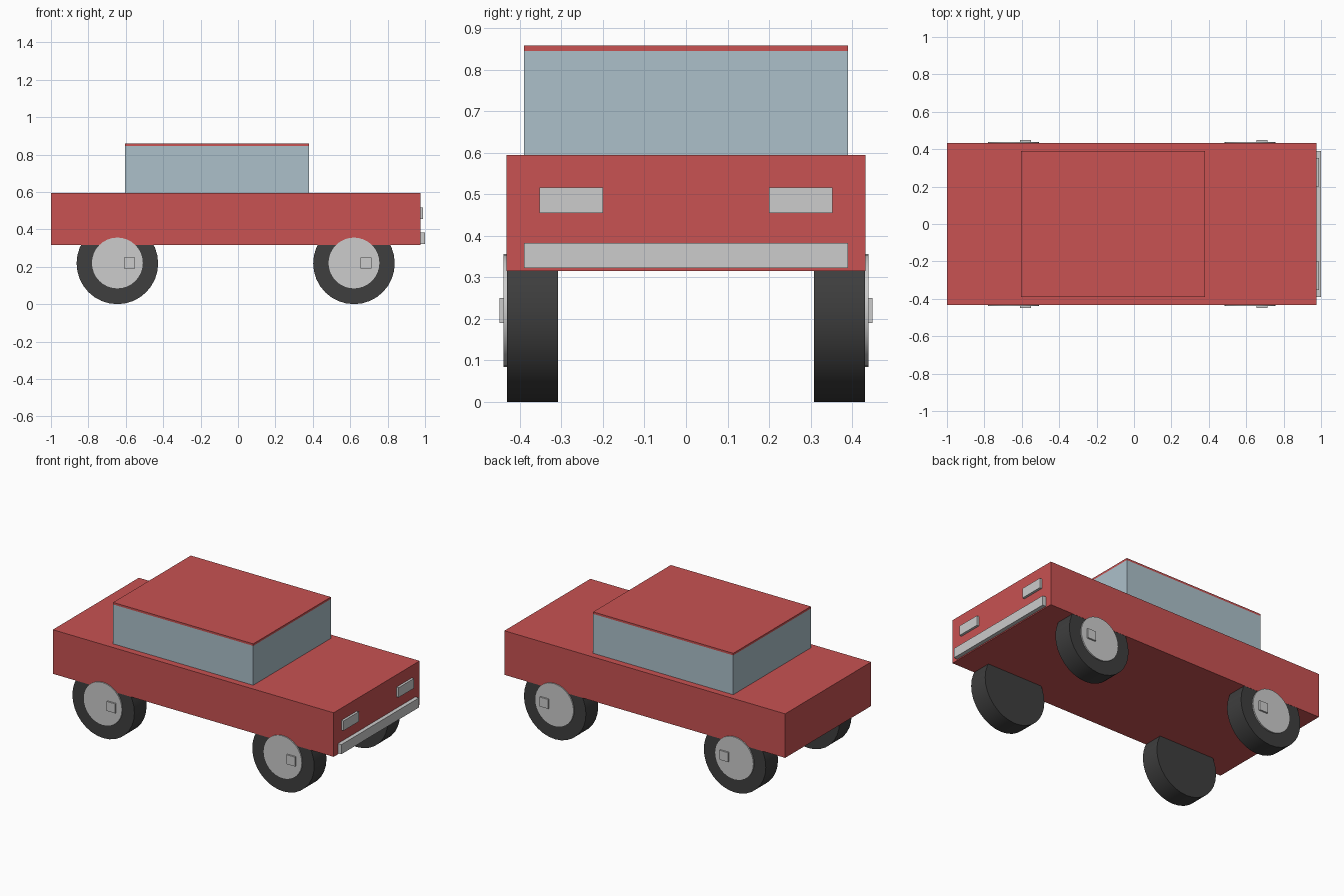
import bpy
import math

if "Cube" in bpy.data.objects:
    bpy.data.objects.remove(bpy.data.objects["Cube"])


def material(name, rgb):
    """Flat colour from 0-255 sRGB."""
    m = bpy.data.materials.new(name)
    lin = [((c / 255 + 0.055) / 1.055) ** 2.4 for c in rgb]
    m.diffuse_color = (*lin, 1)
    m.use_nodes = True
    m.node_tree.nodes["Principled BSDF"].inputs["Base Color"].default_value = m.diffuse_color
    return m


RED = material("red paint", (200, 82, 82))
GLASS = material("window glass", (172, 192, 202))
CHROME = material("chrome", (204, 204, 204))
RUBBER = material("tyre rubber", (62, 62, 62))


def box(name, x, y, z, mat):
    """Box from (min, max) pairs on each axis."""
    bpy.ops.mesh.primitive_cube_add(size=1, location=[sum(r) / 2 for r in (x, y, z)])
    o = bpy.context.object
    o.name = name
    o.scale = [r[1] - r[0] for r in (x, y, z)]
    bpy.ops.object.transform_apply(location=False, rotation=False, scale=True)
    o.data.materials.append(mat)
    return o


def disc(name, x, z, y0, y1, radius, mat):
    """Cylinder lying along y."""
    bpy.ops.mesh.primitive_cylinder_add(
        vertices=32, radius=radius, depth=abs(y1 - y0),
        location=(x, (y0 + y1) / 2, z), rotation=(math.pi / 2, 0, 0))
    o = bpy.context.object
    o.name = name
    o.data.materials.append(mat)
    bpy.ops.object.shade_smooth_by_angle(angle=math.radians(35))
    return o


# Body, cabin and roof
box("body", (-1, 0.975), (-0.432, 0.432), (0.315, 0.595), RED)
box("cabin_windows", (-0.605, 0.38), (-0.39, 0.39), (0.595, 0.845), GLASS)
box("roof", (-0.605, 0.38), (-0.39, 0.39), (0.845, 0.858), RED)

# Bumper and headlights on the nose
box("bumper", (0.975, 1.0), (-0.39, 0.39), (0.322, 0.383), CHROME)
for s, side in ((-1, "right"), (1, "left")):
    y = sorted((s * 0.2, s * 0.353))
    box(f"headlight_{side}", (0.975, 0.99), y, (0.455, 0.517), CHROME)

# Wheels with hub caps and offset square studs
for x, end in ((0.62, "front"), (-0.645, "rear")):
    for s, side in ((-1, "right"), (1, "left")):
        tag = f"{end}_{side}"
        disc(f"tyre_{tag}", x, 0.218, s * 0.308, s * 0.431, 0.218, RUBBER)
        disc(f"hub_cap_{tag}", x, 0.22, s * 0.425, s * 0.439, 0.136, CHROME)
        y = sorted((s * 0.435, s * 0.449))
        box(f"hub_stud_{tag}", (x + 0.035, x + 0.095), y, (0.19, 0.25), CHROME)
